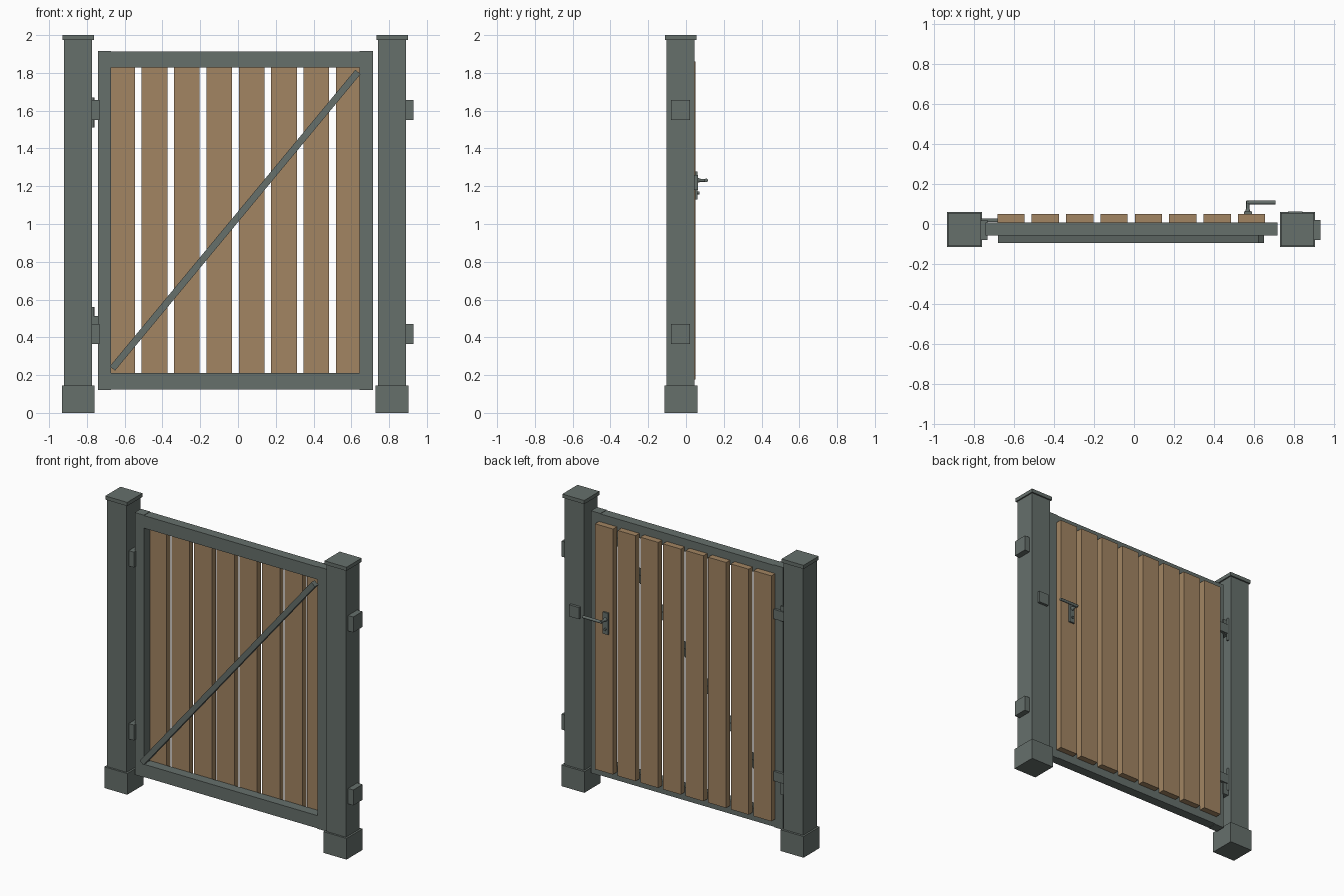
import bpy
import math
from mathutils import Vector

cube = bpy.data.objects.get("Cube")
if cube:
    bpy.data.objects.remove(cube, do_unlink=True)


def material(name, rgb):
    m = bpy.data.materials.new(name)
    m.use_nodes = True
    m.diffuse_color = (*rgb, 1)
    m.node_tree.nodes["Principled BSDF"].inputs["Base Color"].default_value = (*rgb, 1)
    return m


METAL = material("grey green metal", (0.133, 0.160, 0.148))
WOOD = material("brown wood", (0.36, 0.232, 0.122))


def box(name, x, y, z, mat=METAL):
    """Box spanning the given (low, high) ranges."""
    bpy.ops.mesh.primitive_cube_add(size=1, location=[sum(r) / 2 for r in (x, y, z)])
    ob = bpy.context.object
    ob.name = name
    ob.scale = [r[1] - r[0] for r in (x, y, z)]
    bpy.ops.object.transform_apply(location=False, rotation=False, scale=True)
    ob.data.materials.append(mat)
    return ob


def rod(name, start, end, r1, r2=None):
    """Round bar or cone between two points."""
    a, b = Vector(start), Vector(end)
    bpy.ops.mesh.primitive_cone_add(vertices=16, radius1=r1, radius2=r2 or r1,
                                    depth=(b - a).length, location=(a + b) / 2)
    ob = bpy.context.object
    ob.name = name
    ob.rotation_euler = (b - a).to_track_quat('Z', 'Y').to_euler()
    ob.data.materials.append(METAL)
    bpy.ops.object.shade_smooth_by_angle()
    return ob


# Posts with base, cap and hinge blocks on their +x faces
for side, cx in (("right", -0.846), ("left", 0.816)):
    def span(half):
        return (cx - half, cx + half)
    box(side + "_post", span(0.074), (-0.102, 0.045), (0.1, 1.98))
    box(side + "_post_base", span(0.087), (-0.115, 0.06), (0, 0.145))
    box(side + "_post_cap", span(0.083), (-0.11, 0.055), (1.975, 2))
    for level, z in (("lower", 0.365), ("upper", 1.55)):
        box(f"{side}_{level}_hinge_block", (cx + 0.073, cx + 0.114),
            (-0.08, 0.02), (z, z + 0.106))

# Hinge pins and straps on the hinge side
for level, z in (("lower", 0.48), ("upper", 1.59)):
    box(level + "_hinge_strap", (-0.772, -0.682), (0.01, 0.027), (z - 0.033, z + 0.033))
    rod(level + "_hinge_pin", (-0.769, 0.02, z - 0.08), (-0.769, 0.02, z + 0.08), 0.008)

# Gate frame
DEPTH = (-0.058, 0.008)
box("right_stile", (-0.742, -0.672), DEPTH, (0.12, 1.917))
box("left_stile", (0.643, 0.715), DEPTH, (0.12, 1.917))
box("bottom_rail", (-0.675, 0.645), DEPTH, (0.123, 0.21))
box("top_rail", (-0.675, 0.645), DEPTH, (1.828, 1.914))

# Diagonal brace
low, high = Vector((-0.665, 0, 0.235)), Vector((0.635, 0, 1.805))
length = (high - low).length
brace = box("diagonal_brace", (-length / 2, length / 2), (-0.018, 0.018), (-0.018, 0.018))
brace.location = (low + high) / 2 + Vector((0, -0.076, 0))
brace.rotation_euler.y = -math.atan2(high.z - low.z, high.x - low.x)

# Vertical boards
for i in range(8):
    x = -0.682 + i * 0.1715
    box(f"board_{i + 1}", (x, x + 0.136), (0.008, 0.05), (0.178, 1.86), WOOD)

# Lever handle, lock and strike plate
box("handle_plate", (0.548, 0.588), (0.049, 0.062), (1.13, 1.278))
rod("handle_collar", (0.568, 0.06, 1.231), (0.568, 0.078, 1.231), 0.014, 0.008)
rod("handle_neck", (0.568, 0.06, 1.231), (0.568, 0.115, 1.231), 0.008)
rod("handle_lever", (0.562, 0.107, 1.231), (0.706, 0.107, 1.231), 0.0095)
rod("lock_cylinder", (0.568, 0.06, 1.165), (0.568, 0.072, 1.165), 0.008)
box("strike_plate", (0.768, 0.842), (0.044, 0.063), (1.18, 1.26))
